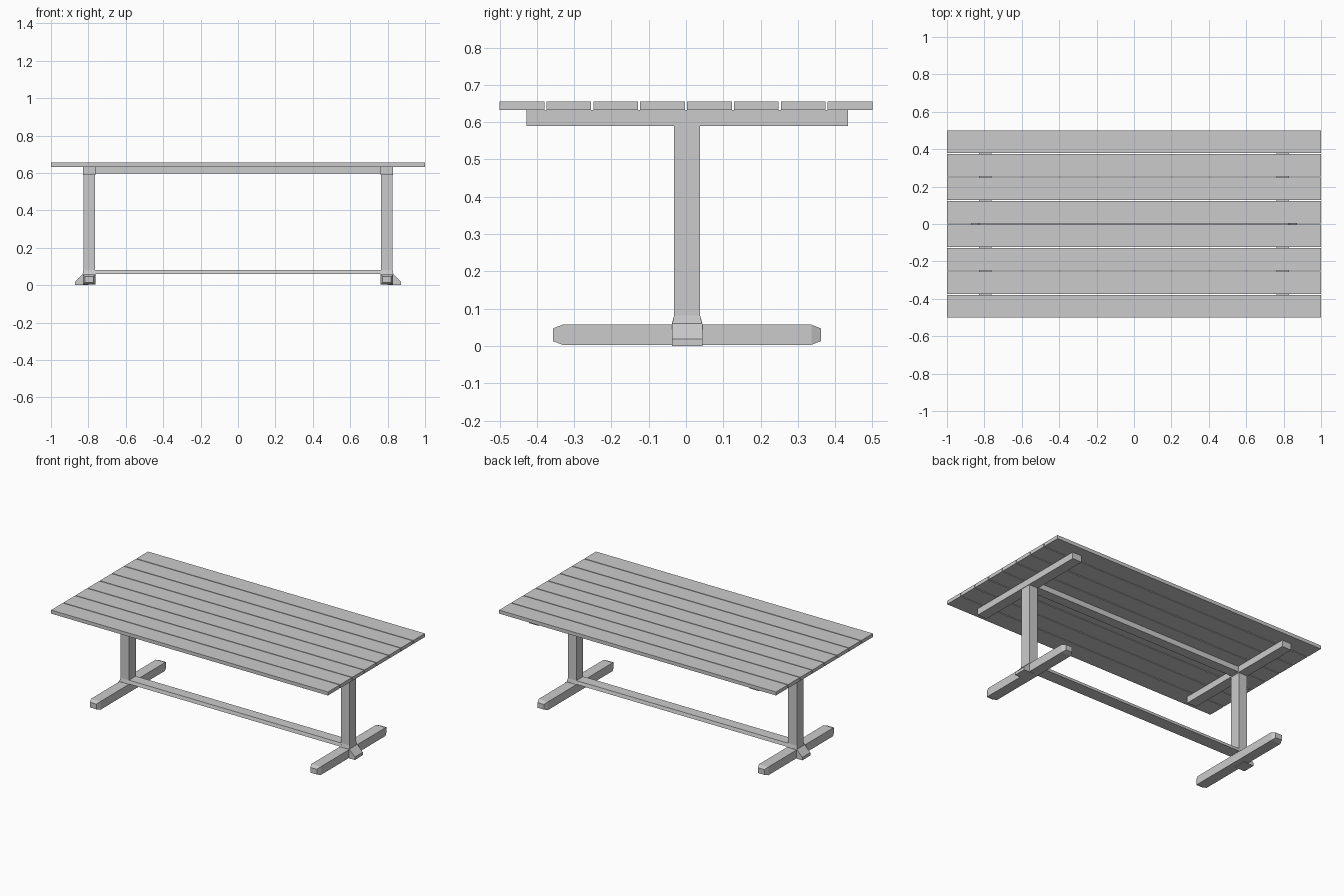
import bpy, bmesh

if "Cube" in bpy.data.objects:
    bpy.data.objects.remove(bpy.data.objects["Cube"])

Y0 = 0.003  # base frame sits slightly off the centre line


def make(name, verts, faces):
    mesh = bpy.data.meshes.new(name)
    mesh.from_pydata(verts, [], faces)
    bm = bmesh.new()
    bm.from_mesh(mesh)
    bmesh.ops.recalc_face_normals(bm, faces=bm.faces)
    bm.to_mesh(mesh)
    bm.free()
    ob = bpy.data.objects.new(name, mesh)
    bpy.context.collection.objects.link(ob)
    return ob


def loft(name, rings):
    """Join equal-sized rings of points into a closed solid."""
    n = len(rings[0])
    verts = [p for r in rings for p in r]
    faces = [list(range(n)), list(range(len(verts) - n, len(verts)))]
    for k in range(len(rings) - 1):
        for i in range(n):
            j = (i + 1) % n
            faces.append([k * n + i, k * n + j, (k + 1) * n + j, (k + 1) * n + i])
    return make(name, verts, faces)


def rect_xy(x0, x1, y0, y1, z):
    return [(x0, y0, z), (x1, y0, z), (x1, y1, z), (x0, y1, z)]


def rect_xz(x0, x1, z0, z1, y):
    return [(x0, y, z0), (x1, y, z0), (x1, y, z1), (x0, y, z1)]


def box(name, x0, x1, y0, y1, z0, z1):
    return loft(name, [rect_xy(x0, x1, y0, y1, z0), rect_xy(x0, x1, y0, y1, z1)])


# Table top planks
for i in range(8):
    y = -0.5 + i * 0.1257
    box(f"top_plank_{i + 1}", -1, 1, y, y + 0.12, 0.632, 0.655)

# Long rails between the two trestles
box("upper_rail", -0.77, 0.77, Y0 - 0.033, Y0 + 0.033, 0.596, 0.631)
loft("lower_rail", [
    [(x, Y0 - 0.041, 0.059), (x, Y0 + 0.041, 0.059),
     (x, Y0 + 0.035, 0.081), (x, Y0 - 0.035, 0.081)] for x in (-0.77, 0.77)])

for s, side in ((-1, "left"), (1, "right")):
    c = s * 0.796
    # Post and the bearer under the planks
    box(f"{side}_post", c - 0.031, c + 0.031, Y0 - 0.035, Y0 + 0.035, 0.03, 0.631)
    box(f"{side}_bearer", c - 0.034, c + 0.034, -0.427, 0.434, 0.59, 0.632)

    # Foot with tapered ends
    full = (c - 0.034, c + 0.034, 0.003, 0.057)
    tip = (c - 0.023, c + 0.023, 0.013, 0.047)
    loft(f"{side}_foot", [rect_xz(*tip, -0.357), rect_xz(*full, -0.331),
                          rect_xz(*full, 0.336), rect_xz(*tip, 0.362)])

    # Flared collar at the base of the post
    loft(f"{side}_collar", [
        rect_xy(c - 0.035, c + 0.035, Y0 - 0.041, Y0 + 0.041, 0.055),
        rect_xy(c - 0.031, c + 0.031, Y0 - 0.035, Y0 + 0.035, 0.081)])

    # Sloped outer toe
    toe = [(0.80, 0), (0.871, 0), (0.871, 0.019), (0.831, 0.06), (0.80, 0.06)]
    loft(f"{side}_toe", [[(s * x, y, z) for x, z in toe]
                         for y in (Y0 - 0.041, Y0 + 0.041)])
